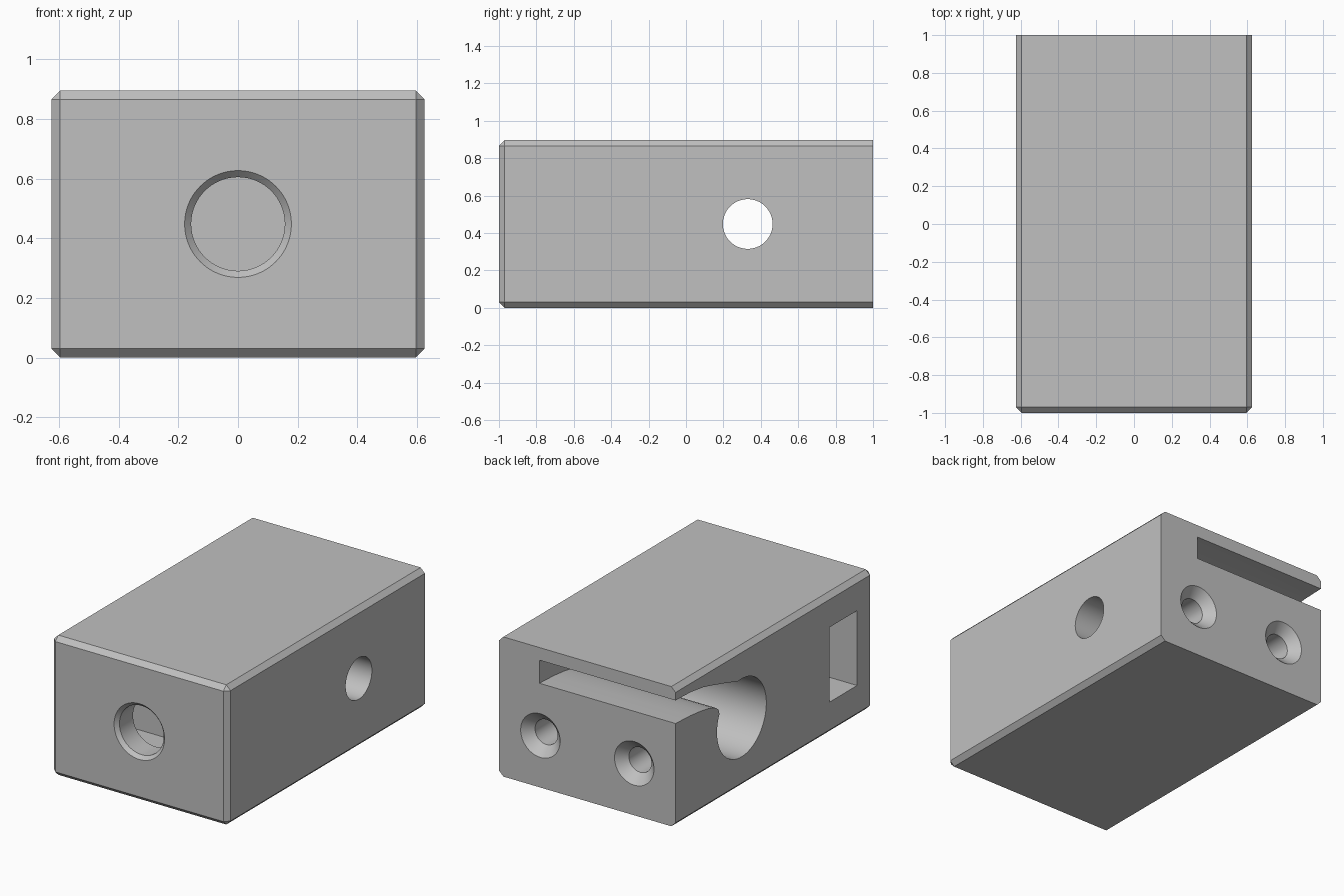
import bpy, bmesh, math
from mathutils import Vector, Matrix

cube = bpy.data.objects.get("Cube")
if cube:
    bpy.data.objects.remove(cube, do_unlink=True)

grey = bpy.data.materials.new("plain grey")
grey.use_nodes = True
colour = (0.53, 0.53, 0.53, 1)
grey.diffuse_color = colour
grey.node_tree.nodes["Principled BSDF"].inputs["Base Color"].default_value = colour


def finish(name, bm):
    bmesh.ops.recalc_face_normals(bm, faces=bm.faces)
    mesh = bpy.data.meshes.new(name)
    bm.to_mesh(mesh)
    bm.free()
    mesh.materials.append(grey)
    obj = bpy.data.objects.new(name, mesh)
    bpy.context.collection.objects.link(obj)
    return obj


def box(name, low, high, chamfer=0):
    bm = bmesh.new()
    bmesh.ops.create_cube(bm, size=1)
    low, high = Vector(low), Vector(high)
    for v in bm.verts:
        v.co = (low + high) / 2 + v.co * (high - low)
    if chamfer:
        # every edge is chamfered except those around the back face
        edges = [e for e in bm.edges
                 if min(v.co.y for v in e.verts) < high.y - 0.01]
        edges = [e for e in edges]
        bmesh.ops.bevel(bm, geom=edges, offset=chamfer, segments=1,
                        affect='EDGES', clamp_overlap=True)
    return finish(name, bm)


def lathe(name, profile, origin, axis, sides=72):
    """Solid of revolution; profile holds (radius, distance along axis)."""
    bm = bmesh.new()
    turn = Vector((0, 0, 1)).rotation_difference(Vector(axis)).to_matrix()
    rings = []
    for r, t in profile:
        ring = []
        for i in range(sides):
            a = math.tau * i / sides
            p = Vector((r * math.cos(a), r * math.sin(a), t))
            ring.append(bm.verts.new(Vector(origin) + turn @ p))
        rings.append(ring)
    for a, b in zip(rings, rings[1:]):
        for i in range(sides):
            j = (i + 1) % sides
            bm.faces.new((a[i], a[j], b[j], b[i]))
    bm.faces.new(rings[0])
    bm.faces.new(rings[-1])
    return finish(name, bm)


def prism(name, outline, x0, x1):
    """Outline in y and z, extruded along x."""
    bm = bmesh.new()
    face = bm.faces.new([bm.verts.new((x0, y, z)) for y, z in outline])
    out = bmesh.ops.extrude_face_region(bm, geom=[face])
    moved = [g for g in out["geom"] if isinstance(g, bmesh.types.BMVert)]
    bmesh.ops.translate(bm, verts=moved, vec=(x1 - x0, 0, 0))
    return finish(name, bm)


# Main block
W, H, MID = 0.626, 0.896, 0.448
block = box("block", (-W, -1, 0), (W, 1, H), chamfer=0.03)

cutters = []

# Large side bore that narrows to a small through hole
cutters.append(lathe("side_bore", [(0.25, -0.8), (0.25, 0.34), (0.133, 0.34), (0.133, 0.8)],
                     (0, 0.33, MID), (1, 0, 0)))

# Curved feed slot from the back face into the bore
upper = [(1.1, .815), (1, .815), (.85, .81), (.72, .793), (.62, .768),
         (.5, .735), (.4, .706), (.36, .69)]
lower = [(.36, .5), (.5, .5), (.553, .555), (.565, .59), (.59, .61), (.624, .624),
         (.68, .638), (.746, .649), (.85, .66), (1, .667), (1.1, .667)]
cutters.append(prism("feed_slot", upper + lower, -0.8, 0.34))

# Square nut pocket on the right side
cutters.append(box("nut_pocket", (-0.8, -0.84, MID - 0.24), (0.24, -0.56, MID + 0.24)))

# Chamfered front hole leading into the nut pocket
cutters.append(lathe("front_hole", [(0.203, -0.025), (0.157, 0.023), (0.157, 0.3)],
                     (0, -1, MID), (0, 1, 0)))

# Countersunk screw holes on the back
for x in (-0.333, 0.333):
    cutters.append(lathe("screw_hole", [(0.16, -0.02), (0.08, 0.06), (0.08, 0.38)],
                         (x, 1, 0.333), (0, -1, 0)))

bpy.ops.object.select_all(action='DESELECT')
block.select_set(True)
bpy.context.view_layer.objects.active = block
for cutter in cutters:
    cutter.hide_render = True
    mod = block.modifiers.new(cutter.name, 'BOOLEAN')
    mod.operation = 'DIFFERENCE'
    mod.solver = 'EXACT'
    mod.object = cutter
    bpy.ops.object.modifier_apply(modifier=mod.name)
for cutter in cutters:
    bpy.data.objects.remove(cutter, do_unlink=True)

bpy.ops.object.shade_smooth_by_angle(angle=math.radians(28))
